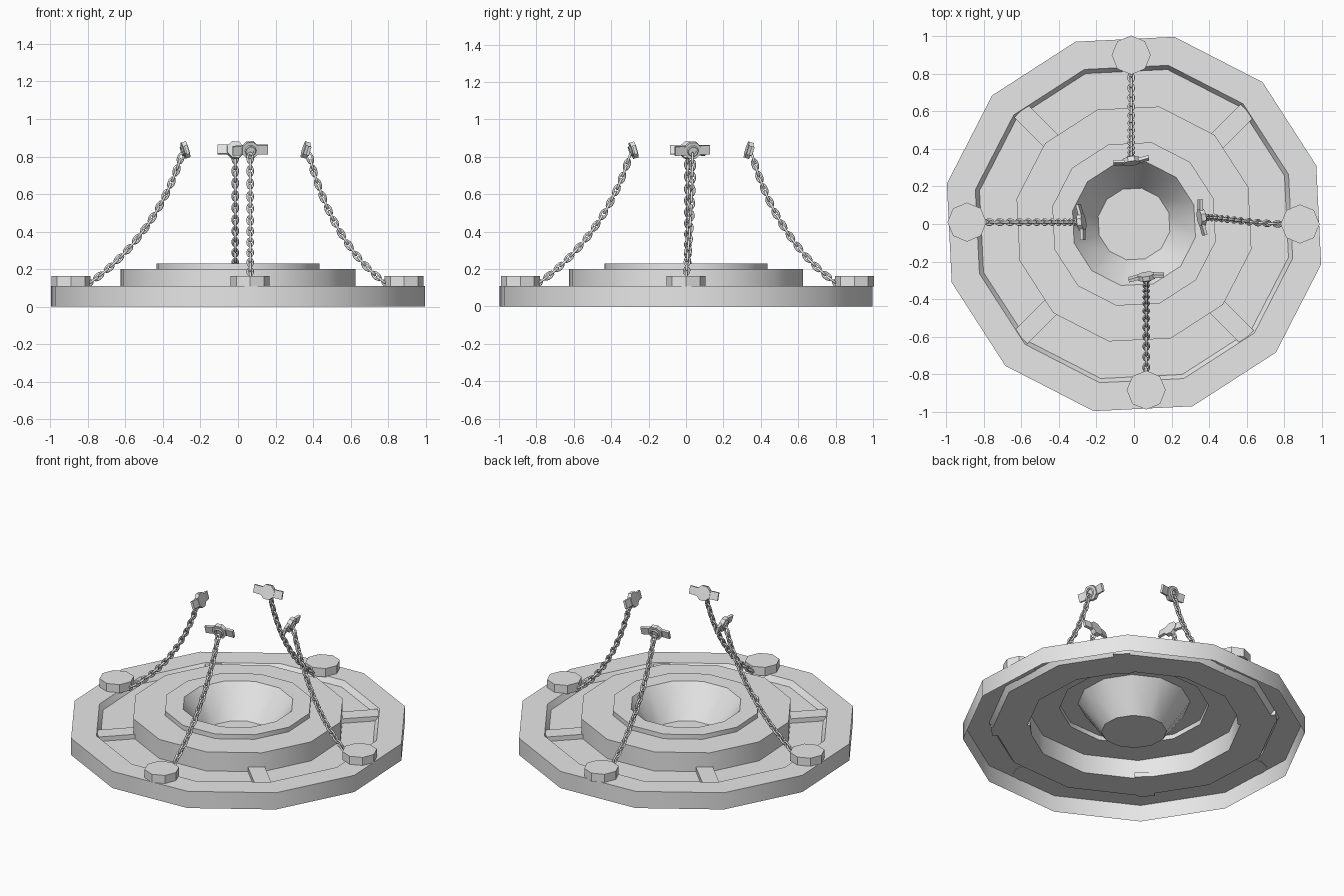
import bpy, bmesh, math
from mathutils import Vector, Matrix

if "Cube" in bpy.data.objects:
    bpy.data.objects.remove(bpy.data.objects["Cube"])

stone = bpy.data.materials.new("light_grey")
stone.diffuse_color = (0.8, 0.8, 0.8, 1)
stone.use_nodes = True
stone.node_tree.nodes["Principled BSDF"].inputs["Base Color"].default_value = stone.diffuse_color
TURN = math.radians(17.8)
UP = Vector((0, 0, 1))


def finish(bm, name, smooth=None):
    mesh = bpy.data.meshes.new(name)
    bm.to_mesh(mesh)
    bm.free()
    mesh.materials.append(stone)
    ob = bpy.data.objects.new(name, mesh)
    bpy.context.collection.objects.link(ob)
    if smooth:
        bpy.ops.object.select_all(action='DESELECT')
        ob.select_set(True)
        bpy.context.view_layer.objects.active = ob
        bpy.ops.object.shade_smooth_by_angle(angle=math.radians(smooth))
    return ob


def frame(x, y, z, pos):
    """Matrix with the given axes and origin."""
    return Matrix((x, y, z)).transposed().to_4x4(), Matrix.Translation(pos)


def box(bm, size, matrix):
    bmesh.ops.create_cube(bm, size=1, matrix=matrix @ Matrix.Diagonal((*size, 1)))


def prism(bm, radius, depth, matrix):
    bmesh.ops.create_cone(bm, cap_ends=True, segments=8, radius1=radius,
                          radius2=radius, depth=depth, matrix=matrix)


def link(bm, matrix, half_len=0.029, half_wid=0.014, wire=0.0065, n=10, m=5):
    """One oval chain link, long along local x, flat in local xy."""
    rings = []
    for i in range(n):
        a = math.tau * i / n
        out = Vector((math.cos(a), math.sin(a), 0))
        mid = Vector((half_len * out.x, half_wid * out.y, 0))
        rings.append([bm.verts.new(matrix @ (mid + wire * (
            out * math.cos(math.tau * j / m) + UP * math.sin(math.tau * j / m))))
            for j in range(m)])
    for i in range(n):
        a, b = rings[i], rings[(i + 1) % n]
        for j in range(m):
            k = (j + 1) % m
            bm.faces.new((a[j], b[j], b[k], a[k]))


# Stepped, hollow twelve-sided base with a sunken ring and a central bowl
profile = [(1.02, 0), (1.02, 0.11), (0.865, 0.11), (0.842, 0.075), (0.64, 0.075),
           (0.64, 0.2), (0.445, 0.2), (0.445, 0.23), (0.335, 0.23), (0.195, 0.03)]
bm = bmesh.new()
rings = [[bm.verts.new((r * math.cos(TURN + i * math.tau / 12),
                        r * math.sin(TURN + i * math.tau / 12), z)) for i in range(12)]
         for r, z in profile]
for lo, hi in zip(rings, rings[1:]):
    for i in range(12):
        k = (i + 1) % 12
        bm.faces.new((lo[i], lo[k], hi[k], hi[i]))
bm.faces.new(rings[-1])
finish(bm, "stepped_base", 35)

# Four diagonal ribs across the sunken ring
bm = bmesh.new()
for i in range(4):
    box(bm, (0.235, 0.1, 0.03),
        Matrix.Rotation(math.radians(45 + 90 * i), 4, 'Z') @ Matrix.Translation((0.735, 0, 0.09)))
finish(bm, "ribs")

# Pads, chains and wall anchors: outward direction, pad centre, anchor centre
sides = {
    "left": ((-1, 0, 0), (-0.89, 0.01), (-0.28, 0.01)),
    "right": ((1, 0, 0), (0.885, 0.0), (0.36, 0.035)),
    "back": ((0, 1, 0), (-0.015, 0.9), (-0.015, 0.335)),
    "front": ((0, -1, 0), (0.065, -0.885), (0.065, -0.28)),
}
for side, (out, pad, top) in sides.items():
    out = Vector(out)
    across = UP.cross(out)
    pad_pos = Vector((*pad, 0.135))
    top_pos = Vector((*top, 0.835))

    # Eight-sided pad
    bm = bmesh.new()
    prism(bm, 0.104, 0.056, Matrix.Translation(pad_pos))
    finish(bm, side + "_pad")

    # Sagging path from the pad to the anchor
    p0 = pad_pos - out * 0.09
    p0.z = 0.12
    p3 = top_pos + out * 0.015
    p3.z = 0.825
    span = p0 - p3
    p1 = p0 - out * 0.15 + UP * 0.1
    p2 = p3 + out * (span.dot(out) * 0.22) - UP * 0.38
    pts = []
    for i in range(301):
        t = i / 300
        s = 1 - t
        pts.append(p0 * s**3 + p1 * 3 * s * s * t + p2 * 3 * s * t * t + p3 * t**3)

    # Alternating links at equal steps along the path
    length = sum((b - a).length for a, b in zip(pts, pts[1:]))
    count = round(length / 0.036)
    step = length / count
    bm = bmesh.new()
    travelled, index = 0, 0
    for a, b in zip(pts, pts[1:]):
        if travelled >= index * step:
            along = (b - a).normalized()
            flat = (across - along * across.dot(along)).normalized()
            third = along.cross(flat)
            y, z = (flat, third) if index % 2 else (third, -flat)
            rot, move = frame(along, y, z, a)
            link(bm, move @ rot)
            index += 1
        travelled += (b - a).length
    finish(bm, side + "_chain", 80)

    # Tilted anchor: eight-sided disc with a bar through it and a holding ring
    face = (out - UP * 0.3).normalized()
    rot, move = frame(across, face.cross(across), face, top_pos)
    place = move @ rot @ Matrix.Rotation(math.radians(8), 4, 'Y')
    bm = bmesh.new()
    prism(bm, 0.048, 0.026, place @ Matrix.Rotation(math.radians(22.5), 4, 'Z'))
    for s in (-1, 1):
        box(bm, (0.07, 0.05, 0.016), place @ Matrix.Translation((s * 0.06, 0, 0))
            @ Matrix.Rotation(math.radians(-8 * s), 4, 'Y'))
    link(bm, place @ Matrix.Translation((0, 0, 0.016)), 0.024, 0.024, 0.007)
    finish(bm, side + "_anchor")
